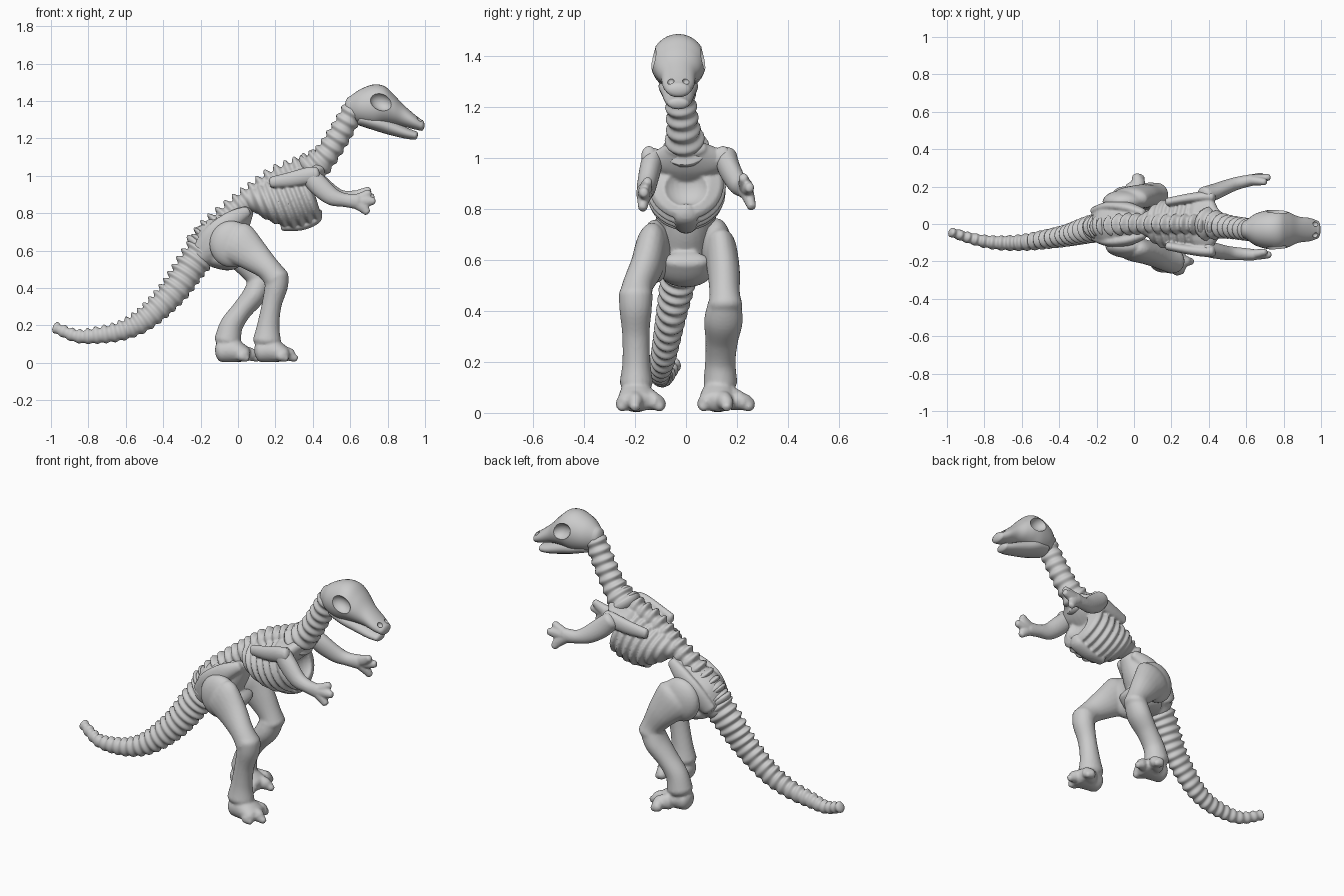
import bpy, bmesh, math
from mathutils import Vector

Y = Vector((0, 1, 0))


def spline(st, sub):
    """Catmull-Rom samples through stations (x, y, z, radius_in_plane, radius_sideways)."""
    P = [st[0]] + list(st) + [st[-1]]
    out = []
    for i in range(1, len(P) - 2):
        for k in range(sub):
            u = k / sub
            out.append([0.5 * (2 * b + (c - a) * u + (2 * a - 5 * b + 4 * c - d) * u * u
                               + (3 * b - a - 3 * c + d) * u ** 3)
                        for a, b, c, d in zip(P[i - 1], P[i], P[i + 1], P[i + 2])])
    return out + [list(st[-1])]


def sweep(name, st, n=20, sub=6, bumps=0, amp=0.0, crest=0.0, axis=None, cap=0.6):
    """Elliptical tube with rounded ends; bumps make vertebra or rib ridges."""
    S = spline(st, sub)
    pts = [Vector(s[:3]) for s in S]
    run = [0.0]
    for a, b in zip(pts, pts[1:]):
        run.append(run[-1] + (b - a).length)
    rings = []
    for i, s in enumerate(S):
        t = Vector(axis) if axis else pts[min(i + 1, len(S) - 1)] - pts[max(i - 1, 0)]
        t.normalize()
        side = (Y - t * t.y).normalized()
        c = math.cos(2 * math.pi * bumps * run[i] / run[-1]) if bumps else 0
        ring = (pts[i], t, side, t.cross(side), s[3], s[4], c)
        ends = []
        if i in (0, len(S) - 1):
            sign = -1 if i == 0 else 1
            for a in (25, 50, 75):
                a = math.radians(a)
                off = t * sign * cap * min(s[3], s[4]) * math.sin(a)
                ends.append((pts[i] + off, t, side, ring[3], s[3] * math.cos(a), s[4] * math.cos(a), c))
        rings += (ends[::-1] + [ring]) if i == 0 else ([ring] + ends)
    bm = bmesh.new()
    loops = []
    for p, t, side, up, ra, rb, c in rings:
        loop = []
        for k in range(n):
            a = 2 * math.pi * k / n
            f = 1 + amp * c * (1 + crest * max(0, math.sin(a)) ** 4)
            v = p + side * rb * f * math.cos(a) + up * ra * f * math.sin(a)
            v.z = max(v.z, 0.003)
            loop.append(bm.verts.new(v))
        loops.append(loop)
    for A, B in zip(loops, loops[1:]):
        for k in range(n):
            bm.faces.new((A[k], A[(k + 1) % n], B[(k + 1) % n], B[k]))
    bm.faces.new(loops[0])
    bm.faces.new(loops[-1])
    bmesh.ops.recalc_face_normals(bm, faces=bm.faces)
    me = bpy.data.meshes.new(name)
    bm.to_mesh(me)
    bm.free()
    me.shade_smooth()
    ob = bpy.data.objects.new(name, me)
    bpy.context.collection.objects.link(ob)
    return ob


def ball(name, loc, scale, tilt=0):
    bpy.ops.mesh.primitive_uv_sphere_add(segments=24, ring_count=16, location=loc)
    ob = bpy.context.object
    ob.name, ob.scale = name, scale
    ob.rotation_euler = (0, math.radians(tilt), 0)
    bpy.context.view_layer.update()
    return ob


def apply(ob, mod):
    bpy.context.view_layer.objects.active = ob
    bpy.ops.object.modifier_apply(modifier=mod.name)


def carve(target, loc, scale, tilt=25):
    """Cut an ellipsoid hollow out of the target."""
    cutter = ball("cutter", loc, scale, tilt)
    cutter.hide_render = True
    mod = target.modifiers.new("hollow", "BOOLEAN")
    mod.operation, mod.solver, mod.object = "DIFFERENCE", "EXACT", cutter
    apply(target, mod)
    bpy.data.objects.remove(cutter)


def fuse(name, parts, voxel=0.008, smooth=4):
    """Melt overlapping parts into one softly blended sculpted skin (first part must be unscaled)."""
    bpy.ops.object.select_all(action="DESELECT")
    for p in parts:
        p.select_set(True)
    bpy.context.view_layer.objects.active = parts[0]
    bpy.ops.object.join()
    ob = parts[0]
    ob.name = name
    mod = ob.modifiers.new("melt", "REMESH")
    mod.mode, mod.voxel_size = "VOXEL", voxel
    apply(ob, mod)
    mod = ob.modifiers.new("soften", "SMOOTH")
    mod.factor, mod.iterations = 0.5, smooth
    apply(ob, mod)
    ob.data.shade_smooth()
    return ob


# Spine: tail, back and neck
sweep("tail", [(-.975, -.045, .187, .028, .024), (-.86, -.08, .143, .034, .03), (-.74, -.1, .148, .043, .036),
               (-.61, -.1, .175, .051, .042), (-.49, -.085, .24, .062, .048), (-.35, -.06, .375, .074, .056),
               (-.24, -.03, .53, .083, .068), (-.14, -.01, .66, .09, .078)],
      sub=30, bumps=23, amp=.085, crest=1.0)
backbone = sweep("backbone", [(-.2, -.015, .62, .075, .06), (-.12, -.01, .71, .075, .06), (-.03, 0, .805, .062, .055),
                              (.09, 0, .9, .06, .05), (.2, 0, .98, .06, .05), (.31, 0, 1.03, .058, .05),
                              (.42, -.01, 1.072, .058, .055)], sub=26, bumps=15, amp=.13, crest=1.3)
sweep("neck", [(.4, 0, 1.04, .085, .085), (.47, -.01, 1.11, .066, .064), (.54, -.02, 1.215, .062, .058),
               (.61, -.03, 1.34, .058, .057)], sub=28, bumps=7, amp=.085, crest=.5)

# Rib cage with ridged ribs, hollow chest, breastbone, shoulder blades
cage = sweep("rib_cage", [(.06, 0, .86, .055, .06), (.137, 0, .852, .105, .118), (.232, 0, .853, .14, .142),
                          (.315, 0, .88, .15, .15), (.375, 0, .90, .143, .142)],
             n=40, sub=26, bumps=7, amp=.055, axis=(.93, 0, .37), cap=.3)
carve(cage, (.455, 0, .9), (.075, .1, .09), 0)
collar = sweep("collar", [(.34, 0, .97, .08, .14), (.4, .012, 1.0, .06, .152), (.445, 0, 1.04, .04, .085)],
               axis=(.93, 0, .37), n=28)
breast = sweep("breastbone", [(.24, 0, .725, .02, .03), (.34, 0, .732, .024, .04), (.42, 0, .765, .022, .045),
                              (.43, 0, .81, .02, .03)])
blades = [sweep("blade", [(.18, s * .118, .965, .03, .022), (.28, s * .135, .98, .04, .026),
                          (.37, s * .145, 1.0, .045, .03), (.42, s * .145, 1.01, .04, .03)]) for s in (-1, 1)]
fuse("rib_cage", [cage, collar, breast, backbone] + blades, voxel=.006, smooth=3)

# Skull with sockets and nostrils, lower jaw
skull = sweep("skull", [(.6, -.03, 1.365, .06, .05), (.65, -.03, 1.37, .09, .085), (.72, -.03, 1.375, .112, .105),
                        (.78, -.03, 1.376, .104, .108), (.83, -.03, 1.355, .083, .092), (.88, -.03, 1.324, .06, .07),
                        (.94, -.03, 1.29, .041, .062), (.98, -.03, 1.27, .03, .048)],
              n=32, sub=6, axis=(1, 0, 0))
for s in (-1, 1):
    carve(skull, (.765, -.03 + s * .112, 1.395), (.062, .05, .046))
    carve(skull, (.97, -.03 + s * .03, 1.302), (.016, .014, .014))
skull.data.shade_smooth()
skull.data.set_sharp_from_angle(angle=math.radians(40))
sweep("lower_jaw", [(.66, -.03, 1.305, .038, .065), (.74, -.03, 1.283, .042, .078), (.82, -.03, 1.255, .038, .066),
                    (.9, -.03, 1.227, .029, .054), (.948, -.03, 1.215, .023, .042)])

# Pelvis with hip blades
pelvis = [sweep("pelvis", [(-.2, -.02, .575, .075, .075), (-.12, -.01, .645, .12, .115),
                           (-.03, 0, .735, .095, .095), (.04, 0, .815, .05, .058)]),
          sweep("pubis", [(-.13, 0, .56, .05, .09), (-.04, 0, .55, .055, .1), (.03, 0, .6, .04, .09)])]
for s in (-1, 1):
    pelvis.append(sweep("hip_blade", [(-.2, s * .07, .6, .045, .025), (-.12, s * .095, .69, .06, .028),
                                      (-.03, s * .088, .765, .05, .028), (.05, s * .06, .81, .03, .022)]))
fuse("pelvis", pelvis, smooth=5)


# Legs with hip ball, knee, foot and three toes
def leg(side, hip, thigh, shin, x, y, tips):
    parts = [sweep("thigh", thigh), ball("hip", hip, (.118, .062, .125)), sweep("shin", shin),
             sweep("foot", [(x, y, .06, .058, .055), (x + .06, y, .065, .064, .068), (x + .13, y, .045, .042, .075)])]
    for tx, ty in tips:
        by = y + (ty - y) * .5
        parts.append(sweep("toe", [(x + .07, by, .055, .046, .036), ((x + .1 + tx) / 2, (by + ty) / 2, .046, .038, .032),
                                   (tx - .03, ty, .036, .03, .028), (tx, ty, .022, .018, .018)], n=14))
    fuse("leg_" + side, parts)


leg("right", (-.035, -.12, .635),
    [(-.03, -.125, .66, .1, .055), (.0, -.135, .64, .115, .064), (.08, -.155, .575, .09, .064),
     (.16, -.188, .505, .066, .06), (.205, -.198, .45, .068, .068)],
    [(.208, -.198, .47, .062, .066), (.205, -.198, .41, .062, .064), (.18, -.197, .31, .053, .054),
     (.162, -.195, .2, .06, .055), (.155, -.195, .12, .076, .066)],
    .12, -.195, [(.26, -.25), (.31, -.2), (.26, -.105)])
leg("left", (-.05, .12, .64),
    [(-.04, .125, .67, .1, .055), (-.02, .135, .64, .115, .064), (.045, .148, .555, .09, .064),
     (.1, .152, .47, .066, .06), (.12, .155, .42, .068, .068)],
    [(.115, .152, .43, .062, .066), (.085, .147, .36, .062, .076), (.02, .14, .28, .055, .064),
     (-.035, .135, .2, .062, .06), (-.055, .135, .12, .072, .067)],
    -.09, .125, [(.05, .07), (.11, .16), (.045, .245)])


# Arms with three-fingered hands
def arm(side, path, tips):
    parts = [sweep("arm", path)]
    w = path[-1]
    for x, y, z in tips:
        parts.append(sweep("finger", [(w[0] - .02, w[1], w[2], .032, .028),
                                      ((w[0] + x) / 2, (w[1] + y) / 2, (w[2] + z) / 2, .03, .024),
                                      (x, y, z, .02, .018)], n=14))
    fuse("arm_" + side, parts, voxel=.006, smooth=3)


arm("right", [(.38, -.13, 1.005, .05, .042), (.43, -.142, .95, .055, .042), (.5, -.155, .89, .048, .038),
              (.57, -.16, .87, .037, .034), (.64, -.165, .862, .042, .031)],
    [(.7, -.15, .91), (.725, -.165, .865), (.69, -.17, .805)])
arm("left", [(.38, .155, 1.005, .05, .046), (.43, .172, .955, .056, .043), (.5, .2, .905, .048, .038),
             (.56, .22, .885, .037, .034), (.63, .235, .88, .042, .031)],
    [(.7, .225, .925), (.72, .25, .885), (.68, .258, .81)])
